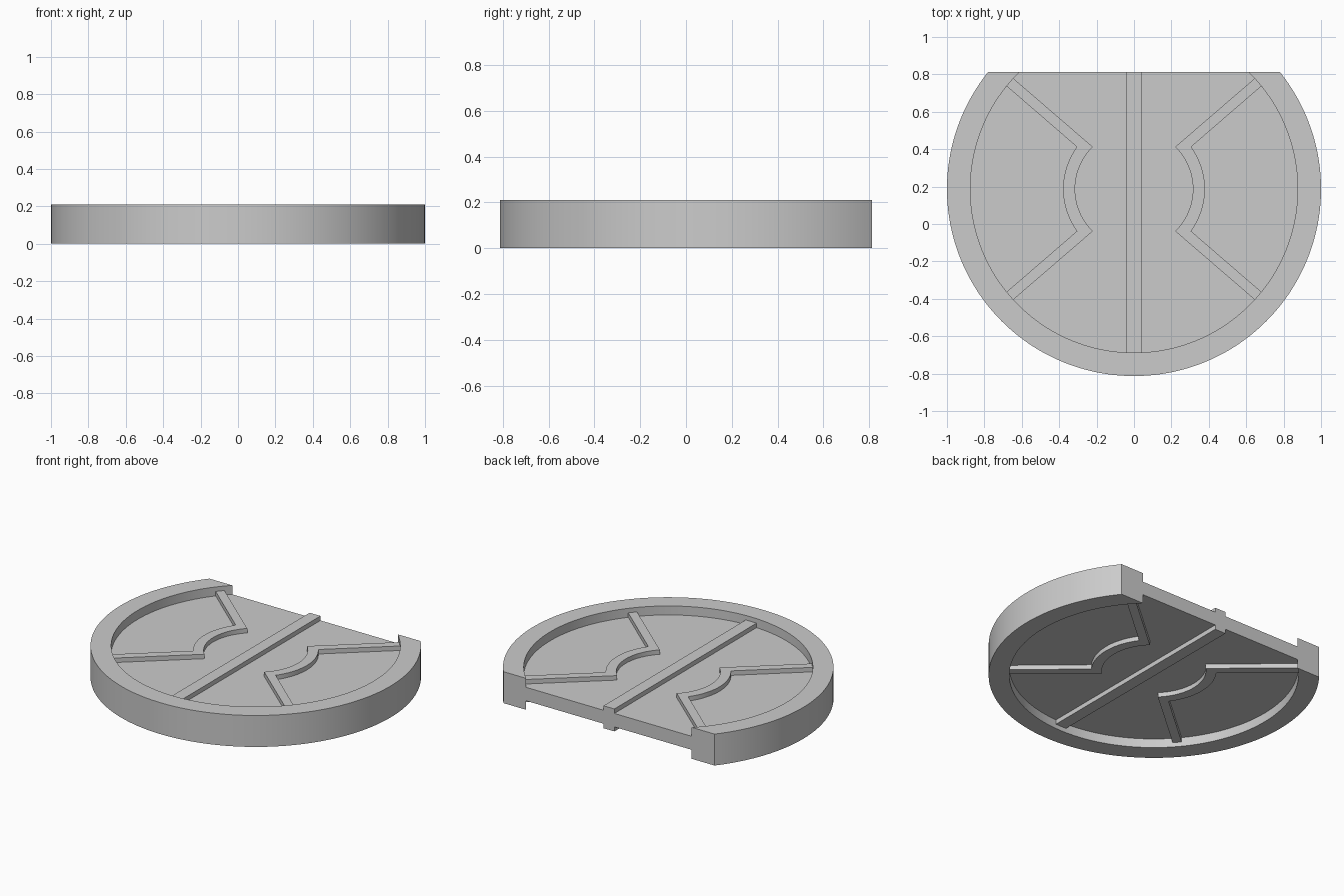
import bpy, bmesh
from math import sin, cos, pi, asin, atan2, radians

if "Cube" in bpy.data.objects:
    bpy.data.objects.remove(bpy.data.objects["Cube"])

CY = 0.187              # centre of the round outline
CUT = 0.813             # flat back edge
R_OUT, R_IN = 1.0, 0.875
H = 0.21
PLATE = (0.06, 0.15)    # recessed web
RIBS = ((0.15, 0.18), (0.03, 0.06))


def arc(r, a0, a1, n):
    return [(r * cos(a0 + (a1 - a0) * i / n), CY + r * sin(a0 + (a1 - a0) * i / n))
            for i in range(n + 1)]


def open_arc(r, n=120):
    """Arc from the right end of the flat, round the front, to the left end."""
    a = asin((CUT - CY) / r)
    return arc(r, a, -pi - a, n)


def prism(name, outline, levels):
    """Extrude an outline between each pair of heights."""
    bm = bmesh.new()
    for z0, z1 in levels:
        face = bm.faces.new([bm.verts.new((x, y, z0)) for x, y in outline])
        ext = bmesh.ops.extrude_face_region(bm, geom=[face], use_keep_orig=True)
        top = [g for g in ext["geom"] if isinstance(g, bmesh.types.BMVert)]
        bmesh.ops.translate(bm, verts=top, vec=(0, 0, z1 - z0))
    bmesh.ops.recalc_face_normals(bm, faces=bm.faces)
    me = bpy.data.meshes.new(name)
    bm.to_mesh(me)
    bm.free()
    ob = bpy.data.objects.new(name, me)
    bpy.context.collection.objects.link(ob)
    bpy.context.view_layer.objects.active = ob
    bpy.ops.object.select_all(action='DESELECT')
    ob.select_set(True)
    bpy.ops.object.shade_smooth_by_angle(angle=radians(25))
    return ob


# Thick rim, open along the flat back
prism("rim", open_arc(R_OUT) + open_arc(R_IN)[::-1], [(0, H)])

# Thin web filling the rim
prism("web_plate", open_arc(R_IN), [PLATE])

# Straight centre rib on both faces
y0 = CY - R_IN - 0.01
prism("centre_rib", [(-0.04, y0), (0.04, y0), (0.04, CUT), (-0.04, CUT)], RIBS)

# Curved side ribs with two splayed arms, on both faces
DY = 0.225              # half height of the curved part
for side, name in ((1, "right_rib"), (-1, "left_rib")):
    a_in, a_out = atan2(DY, 0.22), atan2(DY, 0.305)
    inner = [(0.655, CY + 0.60)] + arc(0.315, a_in, -a_in, 24) + [(0.655, CY - 0.60)]
    outer = [(0.695, CY - 0.562)] + arc(0.379, -a_out, a_out, 24) + [(0.695, CY + 0.562)]
    prism(name, [(side * x, y) for x, y in inner + outer], RIBS)
